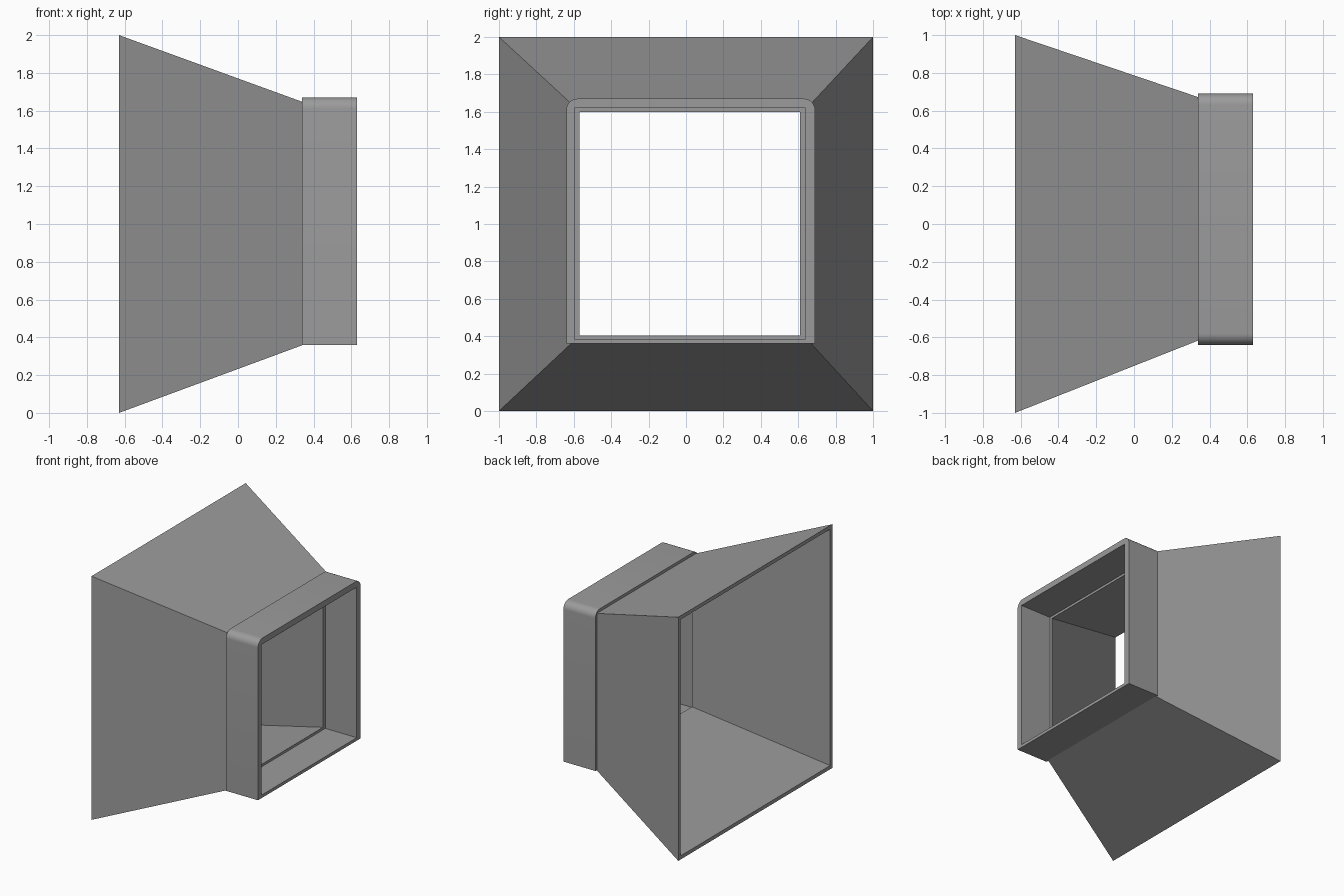
import bpy
import bmesh
import math

cube = bpy.data.objects.get("Cube")
if cube:
    bpy.data.objects.remove(cube, do_unlink=True)

grey = bpy.data.materials.new("plain grey")
grey.use_nodes = True
colour = (0.33, 0.33, 0.33, 1)
grey.diffuse_color = colour
grey.node_tree.nodes["Principled BSDF"].inputs["Base Color"].default_value = colour


def rectangular_tube(name, sections, round_top=0):
    """Closed hollow duct along x; each section is (x, y0, y1, z0, z1)."""
    bm = bmesh.new()
    loops = []
    for x, y0, y1, z0, z1 in sections:
        corners = [(y0, z0), (y1, z0), (y1, z1), (y0, z1)]
        loops.append([bm.verts.new((x, y, z)) for y, z in corners])
    for i, loop in enumerate(loops):
        following = loops[(i + 1) % len(loops)]
        for j in range(4):
            k = (j + 1) % 4
            bm.faces.new((loop[j], loop[k], following[k], following[j]))
    bmesh.ops.recalc_face_normals(bm, faces=bm.faces[:])
    # Round the two upper outer edges
    if round_top:
        edges = [bm.edges.get((loops[0][j], loops[1][j])) for j in (2, 3)]
        bmesh.ops.bevel(bm, geom=edges, offset=round_top, segments=8,
                        profile=0.5, affect='EDGES')
    mesh = bpy.data.meshes.new(name)
    bm.to_mesh(mesh)
    bm.free()
    mesh.materials.append(grey)
    obj = bpy.data.objects.new(name, mesh)
    bpy.context.collection.objects.link(obj)
    bpy.ops.object.select_all(action='DESELECT')
    obj.select_set(True)
    bpy.context.view_layer.objects.active = obj
    bpy.ops.object.shade_smooth_by_angle(angle=math.radians(30))
    return obj


# Flared hood: outside skin, then inside skin
rectangular_tube("flared_hood", [
    (-0.63, -1, 1, 0, 2),
    (0.345, -0.615, 0.67, 0.36, 1.645),
    (0.345, -0.57, 0.61, 0.405, 1.60),
    (-0.63, -0.97, 0.97, 0.03, 1.97),
])

# Straight collar with rounded upper corners
rectangular_tube("collar", [
    (0.34, -0.64, 0.69, 0.36, 1.67),
    (0.63, -0.64, 0.69, 0.36, 1.67),
    (0.63, -0.595, 0.64, 0.385, 1.62),
    (0.34, -0.595, 0.64, 0.385, 1.62),
], round_top=0.06)
